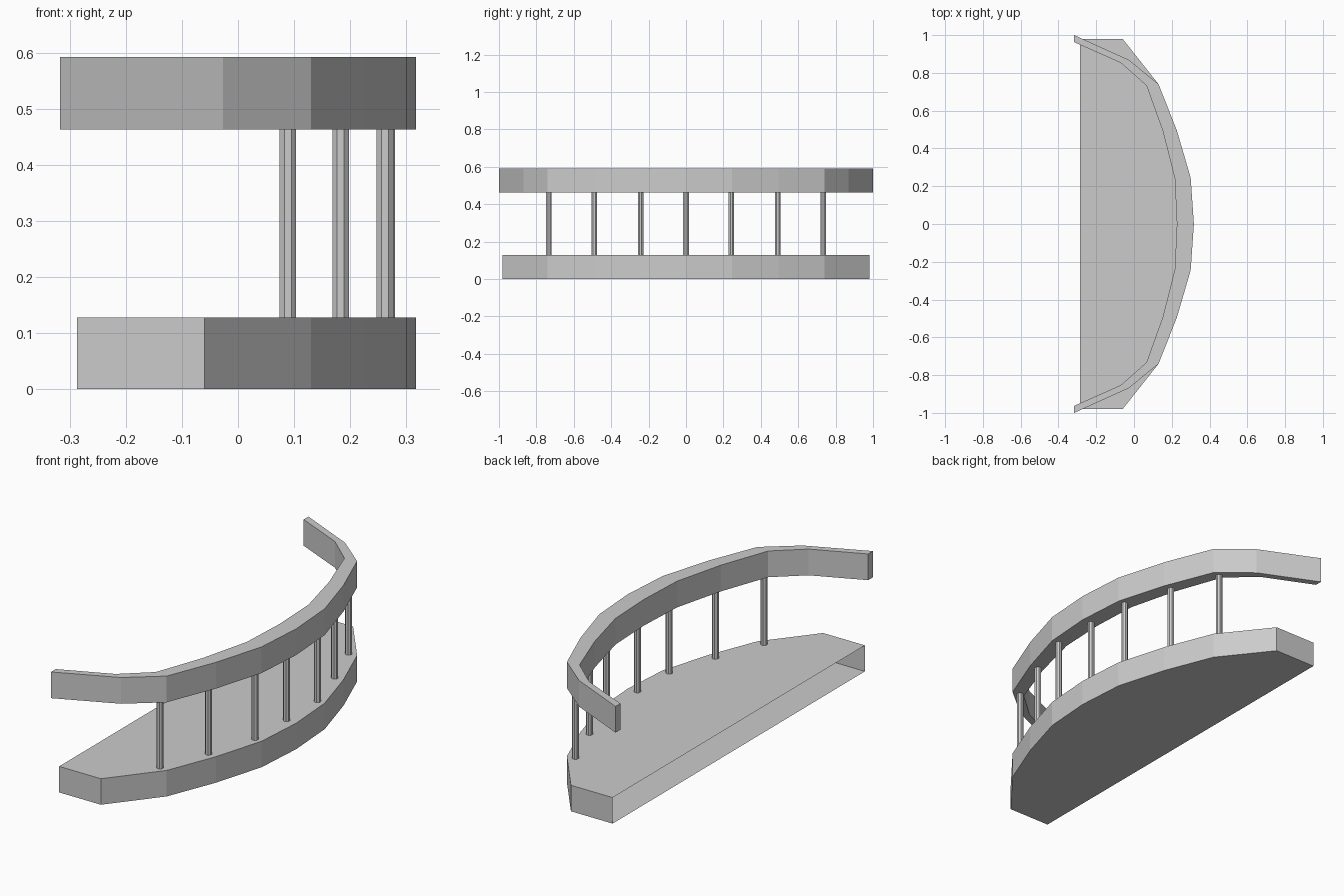
import bpy, bmesh
from math import pi

if "Cube" in bpy.data.objects:
    bpy.data.objects.remove(bpy.data.objects["Cube"])


def mirrored(half):
    # half runs from the +y end to the y = 0 midpoint
    return half + [(x, -y) for x, y in reversed(half[:-1])]


def make_object(name, bm):
    mesh = bpy.data.meshes.new(name)
    bm.to_mesh(mesh)
    bm.free()
    obj = bpy.data.objects.new(name, mesh)
    bpy.context.collection.objects.link(obj)
    return obj


def extrude_outline(name, outline, z0, z1, open_last=False):
    bm = bmesh.new()
    low = [bm.verts.new((x, y, z0)) for x, y in outline]
    high = [bm.verts.new((x, y, z1)) for x, y in outline]
    n = len(outline)
    bm.faces.new(low[::-1])
    bm.faces.new(high)
    for i in range(n - 1 if open_last else n):
        j = (i + 1) % n
        bm.faces.new((low[i], low[j], high[j], high[i]))
    bmesh.ops.recalc_face_normals(bm, faces=bm.faces)
    return make_object(name, bm)


front_curve = [(0.13, 0.74), (0.227, 0.495), (0.30, 0.245), (0.317, 0)]

# Balcony floor slab, open along the wall side
floor = mirrored([(-0.287, 0.98), (-0.06, 0.98)] + front_curve)
extrude_outline("floor_slab", floor, 0, 0.128, open_last=True)

# Curved handrail: outer edge out, inner edge back
outer = mirrored([(-0.317, 1.0), (-0.027, 0.869)] + front_curve)
inner = mirrored([(-0.317, 0.963), (-0.07, 0.853), (0.066, 0.733),
                  (0.153, 0.49), (0.216, 0.24), (0.227, 0)])
bm = bmesh.new()
rings = []
for (ox, oy), (ix, iy) in zip(outer, inner):
    rings.append([bm.verts.new(c) for c in (
        (ox, oy, 0.463), (ox, oy, 0.592), (ix, iy, 0.592), (ix, iy, 0.463))])
for a, b in zip(rings, rings[1:]):
    for i in range(4):
        j = (i + 1) % 4
        bm.faces.new((a[i], a[j], b[j], b[i]))
bm.faces.new(rings[0])
bm.faces.new(rings[-1])
bmesh.ops.recalc_face_normals(bm, faces=bm.faces)
make_object("handrail", bm)

# Balusters following the curve, tops sunk into the rail
half_posts = [(0.089, 0.733), (0.183, 0.49), (0.262, 0.243), (0.265, 0)]
for k, (x, y) in enumerate(mirrored(half_posts)):
    bpy.ops.mesh.primitive_cylinder_add(
        vertices=8, radius=0.016, depth=0.39,
        location=(x, y, 0.128 + 0.195), rotation=(0, 0, pi / 8))
    bpy.context.object.name = f"baluster_{k + 1}"
